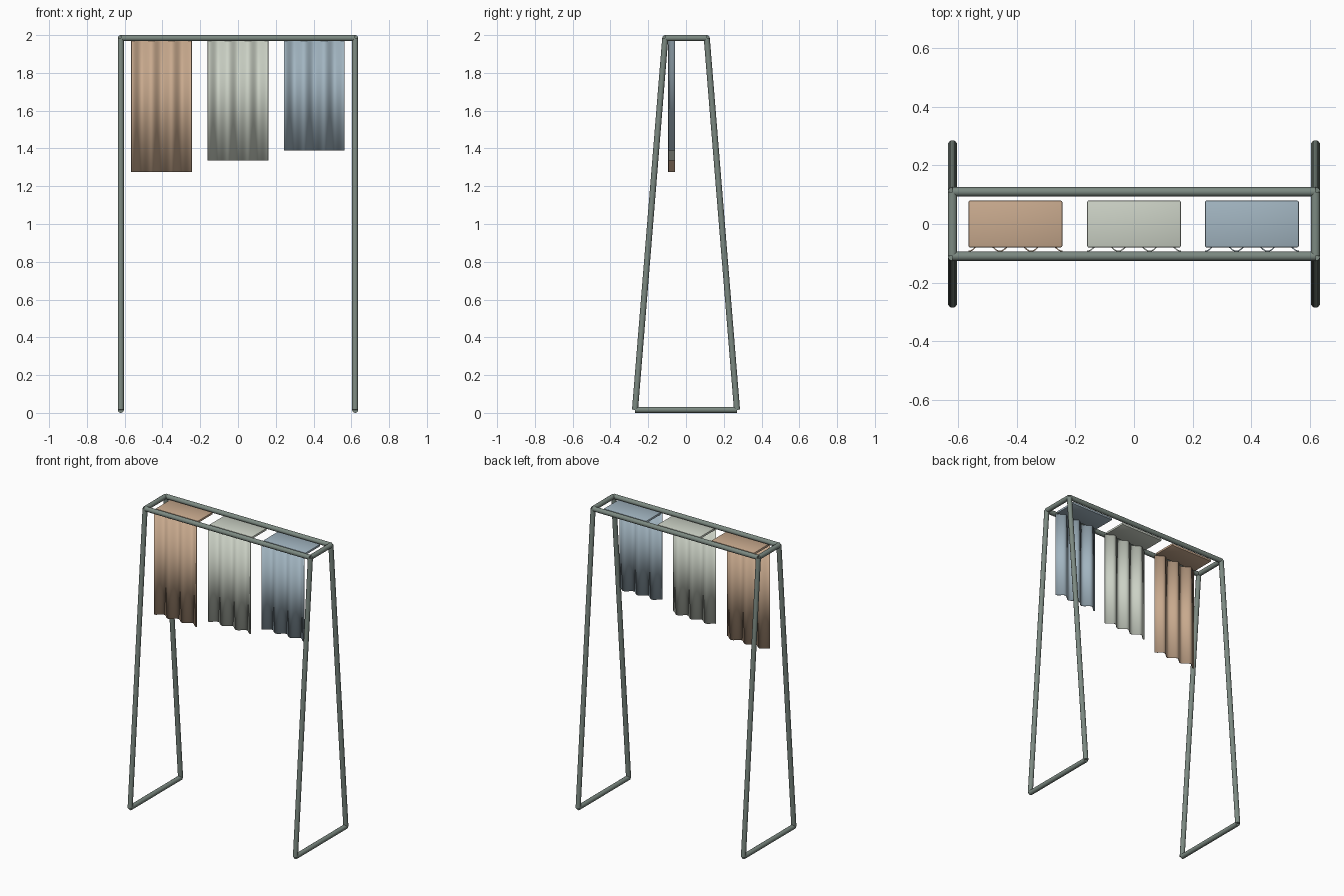
import bpy, bmesh, math
from mathutils import Vector

cube = bpy.data.objects.get("Cube")
if cube:
    bpy.data.objects.remove(cube, do_unlink=True)


def material(name, colour):
    m = bpy.data.materials.new(name)
    m.use_nodes = True
    m.diffuse_color = (*colour, 1)
    bsdf = next(n for n in m.node_tree.nodes if n.type == 'BSDF_PRINCIPLED')
    bsdf.inputs["Base Color"].default_value = (*colour, 1)
    return m


steel = material("grey green steel", (0.2, 0.25, 0.22))
tan = material("tan cloth", (0.58, 0.40, 0.27))
sage = material("pale sage cloth", (0.60, 0.64, 0.56))
blue = material("dusty blue cloth", (0.36, 0.46, 0.53))

RADIUS = 0.016
SIDE_X = 0.62
TOP_Y, FOOT_Y = 0.11, 0.27
TOP_Z, FOOT_Z = 2 - RADIUS, RADIUS


def finish(bm, name, mat, smooth=True):
    mesh = bpy.data.meshes.new(name)
    bm.to_mesh(mesh)
    bm.free()
    mesh.materials.append(mat)
    obj = bpy.data.objects.new(name, mesh)
    bpy.context.collection.objects.link(obj)
    if smooth:
        bpy.ops.object.select_all(action='DESELECT')
        obj.select_set(True)
        bpy.context.view_layer.objects.active = obj
        bpy.ops.object.shade_smooth_by_angle(angle=math.radians(40))
    return obj


def tube(name, a, b):
    a, b = Vector(a), Vector(b)
    bm = bmesh.new()
    bmesh.ops.create_cone(bm, cap_ends=True, segments=16, radius1=RADIUS,
                          radius2=RADIUS, depth=(b - a).length)
    turn = (b - a).to_track_quat('Z', 'Y').to_matrix().to_4x4()
    bm.transform(turn)
    bmesh.ops.translate(bm, verts=bm.verts, vec=(a + b) / 2)
    finish(bm, name, steel)


# Two trapezoid end frames
for side, x in (("right", -SIDE_X), ("left", SIDE_X)):
    for end, s in (("front", -1), ("back", 1)):
        tube(f"{side}_{end}_leg", (x, s * FOOT_Y, FOOT_Z), (x, s * TOP_Y, TOP_Z))
    tube(f"{side}_foot_bar", (x, -FOOT_Y, FOOT_Z), (x, FOOT_Y, FOOT_Z))
    tube(f"{side}_top_bar", (x, -TOP_Y, TOP_Z), (x, TOP_Y, TOP_Z))

# Long rails joining the end frames
for end, s in (("front", -1), ("back", 1)):
    tube(f"{end}_rail", (-SIDE_X, s * TOP_Y, TOP_Z), (SIDE_X, s * TOP_Y, TOP_Z))

WIDTH, PLEATS, STEPS = 0.32, 3, 48


# Flat folded part of each cloth, lying between the rails
def top_panel(name, x, mat):
    bm = bmesh.new()
    bmesh.ops.create_cube(bm, size=1)
    bmesh.ops.scale(bm, verts=bm.verts, vec=(WIDTH, 0.16, 0.016))
    bmesh.ops.translate(bm, verts=bm.verts, vec=(x, 0, 1.98))
    bmesh.ops.bevel(bm, geom=bm.edges[:], offset=0.005, segments=2,
                    profile=0.5, affect='EDGES')
    finish(bm, name, mat)


# Pleated hanging part of each cloth
def drape(name, x, bottom, mat):
    bm = bmesh.new()
    rows = []
    for i in range(STEPS + 1):
        u = i / STEPS
        y = -0.076 - 0.017 * math.cos(2 * math.pi * PLEATS * u)
        px = x + (u - 0.5) * WIDTH
        rows.append([bm.verts.new((px, y, z)) for z in (bottom, 1.975)])
    for p, q in zip(rows, rows[1:]):
        bm.faces.new((p[0], q[0], q[1], p[1]))
    obj = finish(bm, name, mat)
    cloth = obj.modifiers.new("cloth thickness", 'SOLIDIFY')
    cloth.thickness = 0.004
    cloth.offset = 0


for name, x, bottom, mat in (("tan", -0.405, 1.275, tan),
                             ("sage", 0, 1.335, sage),
                             ("blue", 0.403, 1.39, blue)):
    top_panel(f"{name}_top_panel", x, mat)
    drape(f"{name}_drape", x, bottom, mat)
